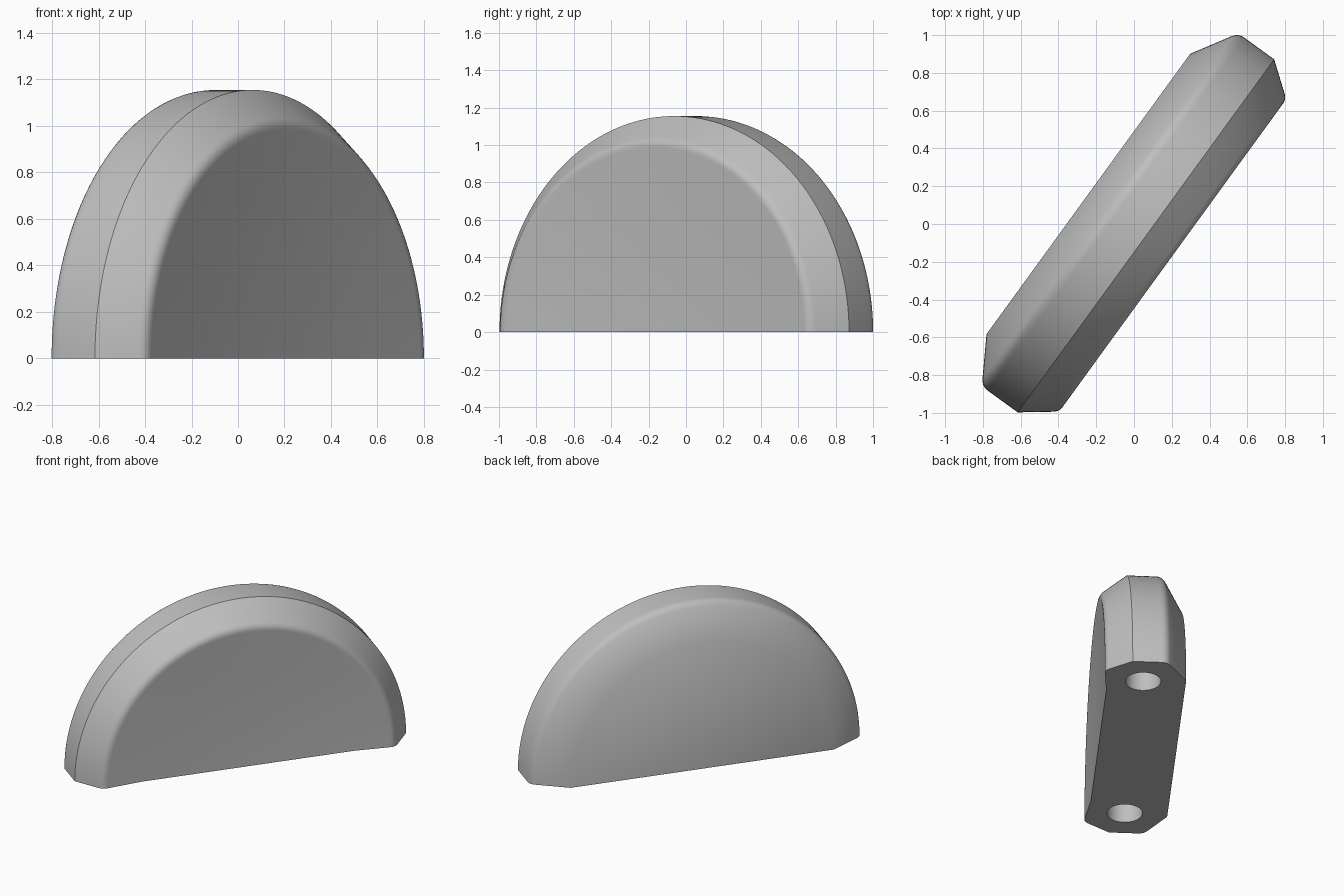
import bpy, bmesh, math
from mathutils import Matrix, Vector

cube = bpy.data.objects.get("Cube")
if cube:
    bpy.data.objects.remove(cube, do_unlink=True)

TURN = math.radians(54)
CENTRE = Vector((-0.008, -0.011, 0))

grey = bpy.data.materials.new("plain_grey")
grey.use_nodes = True
colour = (0.52, 0.52, 0.52, 1)
grey.diffuse_color = colour
grey.node_tree.nodes["Principled BSDF"].inputs["Base Color"].default_value = colour


def rounded(before, corner, after, size, steps=5):
    """Points of a small curve replacing a profile corner."""
    c = Vector(corner)
    a = c + (Vector(before) - c).normalized() * size
    b = c + (Vector(after) - c).normalized() * size
    points = []
    for i in range(steps + 1):
        k = i / steps
        points.append(a * (1 - k) ** 2 + c * 2 * k * (1 - k) + b * k ** 2)
    return points


def make_object(name, bm):
    bmesh.ops.recalc_face_normals(bm, faces=bm.faces[:])
    mesh = bpy.data.meshes.new(name)
    bm.to_mesh(mesh)
    bm.free()
    mesh.materials.append(grey)
    obj = bpy.data.objects.new(name, mesh)
    bpy.context.collection.objects.link(obj)
    return obj


# Profile as (radius, depth), from the dished front to the flat back
dish, front, crease = (0.74, -0.239), (1.02, -0.267), (1.155, -0.088)
outer, back = (1.155, 0.147), (0.917, 0.289)
profile = [(0, dish[1]), dish]
profile += rounded(dish, front, crease, 0.035)
profile += [crease]
profile += rounded(crease, outer, back, 0.04)
profile += [back, (0, back[1])]

# Half disc: profile spun through half a turn, then closed underneath
bm = bmesh.new()
verts = [bm.verts.new((r, d, 0)) for r, d in profile]
edges = [bm.edges.new(pair) for pair in zip(verts, verts[1:])]
bmesh.ops.spin(bm, geom=verts + edges, cent=(0, 0, 0), axis=(0, -1, 0),
               angle=math.pi, steps=96)
bmesh.ops.remove_doubles(bm, verts=bm.verts[:], dist=0.0005)
rim = [e for e in bm.edges if e.is_boundary]
bmesh.ops.holes_fill(bm, edges=rim, sides=0)
body = make_object("half_disc_body", bm)

# Two round sockets in the base
bm = bmesh.new()
for side in (-1, 1):
    bmesh.ops.create_cone(bm, cap_ends=True, segments=48, radius1=0.12,
                          radius2=0.12, depth=0.5,
                          matrix=Matrix.Translation((side * 0.89, 0, 0)))
cutter = make_object("socket_cutter", bm)
cutter.hide_render = True

bpy.ops.object.select_all(action='DESELECT')
body.select_set(True)
bpy.context.view_layer.objects.active = body
cut = body.modifiers.new("sockets", 'BOOLEAN')
cut.operation = 'DIFFERENCE'
cut.solver = 'EXACT'
cut.object = cutter
bpy.ops.object.modifier_apply(modifier=cut.name)
bpy.data.objects.remove(cutter, do_unlink=True)

# Soft rounded edges, sharp crease and base
bpy.ops.object.shade_smooth_by_angle(angle=math.radians(35))
body.rotation_euler.z = TURN
body.location = CENTRE
